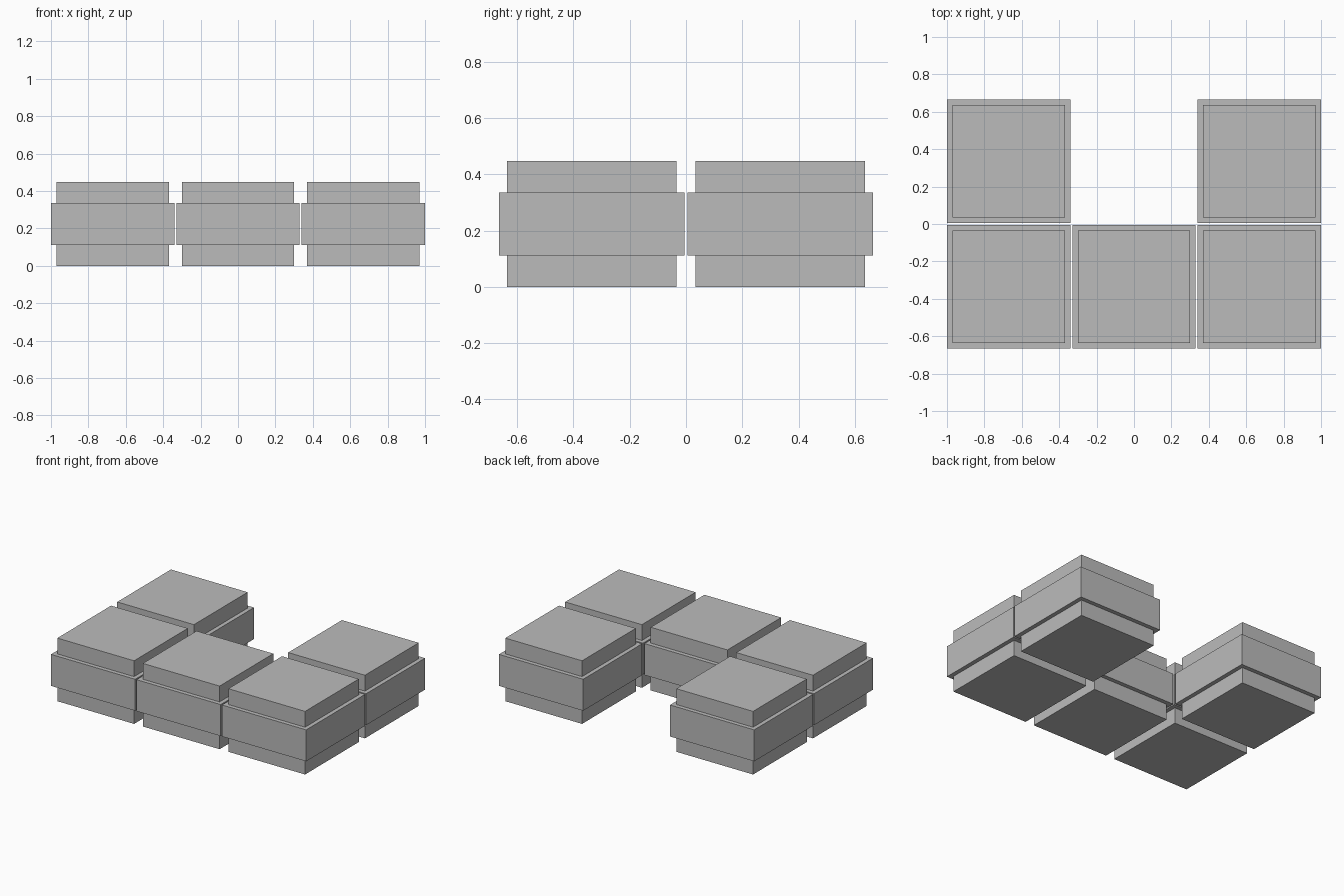
import bpy
import bmesh
from mathutils import Matrix, Vector

cube = bpy.data.objects.get("Cube")
if cube:
    bpy.data.objects.remove(cube, do_unlink=True)

WIDTH = 0.66      # side of the wide middle band
INNER = 0.577     # side of the raised top and the foot
HEIGHT = 0.447    # full height of one block
BAND = 0.223      # height of the middle band
PITCH = 0.67      # spacing between block centres

# Plain grey for every block
grey = bpy.data.materials.new("plain_grey")
grey.use_nodes = True
colour = (0.5, 0.5, 0.5, 1)
grey.diffuse_color = colour
grey.node_tree.nodes["Principled BSDF"].inputs["Base Color"].default_value = colour


def block_mesh():
    """Square band with a narrower step pulled out of its top and bottom."""
    bm = bmesh.new()
    bmesh.ops.create_cube(bm, size=1, matrix=Matrix.Diagonal((WIDTH, WIDTH, BAND, 1)))
    bm.normal_update()
    caps = [f for f in bm.faces if abs(f.normal.z) > 0.9]
    for cap in caps:
        side = 1 if cap.normal.z > 0 else -1
        bmesh.ops.inset_region(bm, faces=[cap], thickness=(WIDTH - INNER) / 2)
        step = bmesh.ops.extrude_discrete_faces(bm, faces=[cap])["faces"][0]
        bmesh.ops.translate(bm, verts=step.verts,
                            vec=Vector((0, 0, side * (HEIGHT - BAND) / 2)))
    bmesh.ops.recalc_face_normals(bm, faces=bm.faces)
    mesh = bpy.data.meshes.new("stepped_block")
    bm.to_mesh(mesh)
    bm.free()
    mesh.materials.append(grey)
    return mesh


# Five blocks in a U: three along the front, two behind the ends
mesh = block_mesh()
layout = {
    "front_right_block": (-1, -0.5),
    "front_middle_block": (0, -0.5),
    "front_left_block": (1, -0.5),
    "back_right_block": (-1, 0.5),
    "back_left_block": (1, 0.5),
}
for name, (column, row) in layout.items():
    block = bpy.data.objects.new(name, mesh)
    block.location = (column * PITCH, row * PITCH, HEIGHT / 2)
    bpy.context.collection.objects.link(block)
